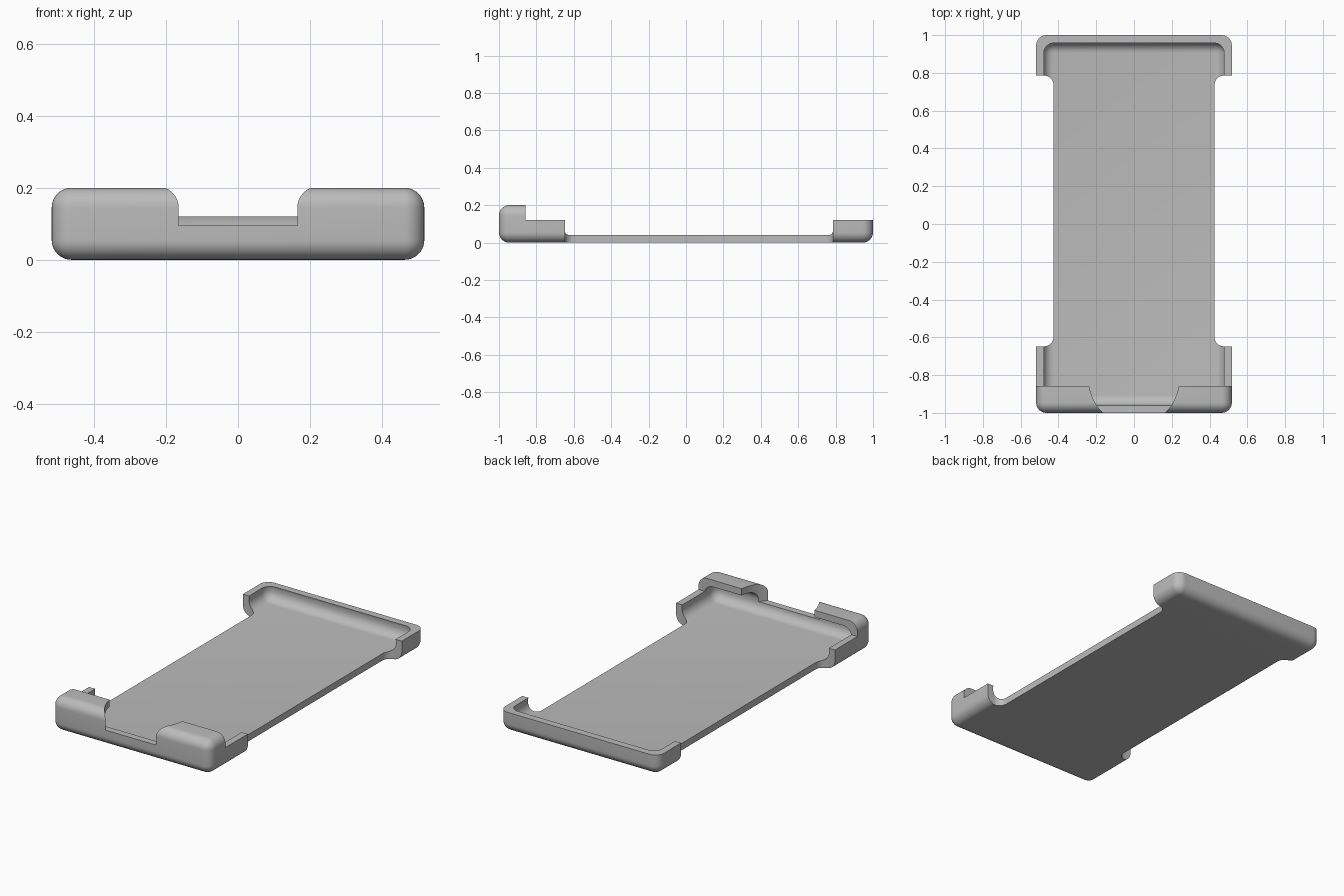
import bpy
import bmesh
import math

cube = bpy.data.objects.get("Cube")
if cube:
    bpy.data.objects.remove(cube, do_unlink=True)


def add_object(name, bm):
    bmesh.ops.recalc_face_normals(bm, faces=bm.faces)
    mesh = bpy.data.meshes.new(name)
    bm.to_mesh(mesh)
    bm.free()
    obj = bpy.data.objects.new(name, mesh)
    bpy.context.collection.objects.link(obj)
    return obj


def box(name, low, high, radius=0, upright_only=False):
    """Box between two corners, with all or only its upright edges rounded."""
    bm = bmesh.new()
    bmesh.ops.create_cube(bm, size=1)
    for v in bm.verts:
        v.co = [lo if c < 0 else hi for c, lo, hi in zip(v.co, low, high)]
    if radius:
        edges = [e for e in bm.edges if not upright_only
                 or abs(e.verts[0].co.z - e.verts[1].co.z) > 0.01]
        bmesh.ops.bevel(bm, geom=edges, offset=radius, segments=10,
                        profile=0.5, affect='EDGES')
    return add_object(name, bm)


def prism(name, outline, bottom, top):
    """Upright prism from a plan outline."""
    bm = bmesh.new()
    face = bm.faces.new([bm.verts.new((x, y, bottom)) for x, y in outline])
    moved = bmesh.ops.extrude_face_region(bm, geom=[face])["geom"]
    for v in moved:
        if isinstance(v, bmesh.types.BMVert):
            v.co.z = top
    return add_object(name, bm)


# Rounded outer shell
tray = box("phone_tray", (-0.518, -1, 0), (0.518, 1, 0.2), 0.055)

# Hollow with rounded corners, and the open top behind the front lip
cutters = [
    box("hollow_cutter", (-0.48, -0.96, 0.04), (0.48, 0.96, 0.16), 0.055),
    box("top_cutter", (-0.8, -0.857, 0.12), (0.8, 1.2, 0.4)),
]

# Grip openings along both long sides
for side in (-1, 1):
    xs = sorted((side * 0.426, side * 0.8))
    cutters.append(box("side_cutter", (xs[0], -0.648, -0.2),
                       (xs[1], 0.786, 0.4), 0.05, True))

# Flared notch through the front lip
flare = [(0.12, -1.05), (0.165, -1), (0.185, -0.978), (0.2, -0.958),
         (0.217, -0.925), (0.23, -0.89), (0.238, -0.855), (0.238, -0.8)]
outline = flare + [(-x, y) for x, y in reversed(flare)]
cutters.append(prism("notch_cutter", outline, 0.095, 0.4))

# Carve the shell
bpy.ops.object.select_all(action='DESELECT')
bpy.context.view_layer.objects.active = tray
tray.select_set(True)
for cutter in cutters:
    cutter.hide_render = True
    mod = tray.modifiers.new("cut", 'BOOLEAN')
    mod.operation = 'DIFFERENCE'
    mod.solver = 'EXACT'
    mod.object = cutter
    bpy.ops.object.modifier_apply(modifier=mod.name)
    bpy.data.objects.remove(cutter, do_unlink=True)
bpy.ops.object.shade_smooth_by_angle(angle=math.radians(30))

# Plain grey plastic
grey = bpy.data.materials.new("grey_plastic")
grey.use_nodes = True
colour = (0.5, 0.5, 0.5, 1)
grey.diffuse_color = colour
grey.node_tree.nodes["Principled BSDF"].inputs["Base Color"].default_value = colour
tray.data.materials.clear()
tray.data.materials.append(grey)
for face in tray.data.polygons:
    face.material_index = 0
